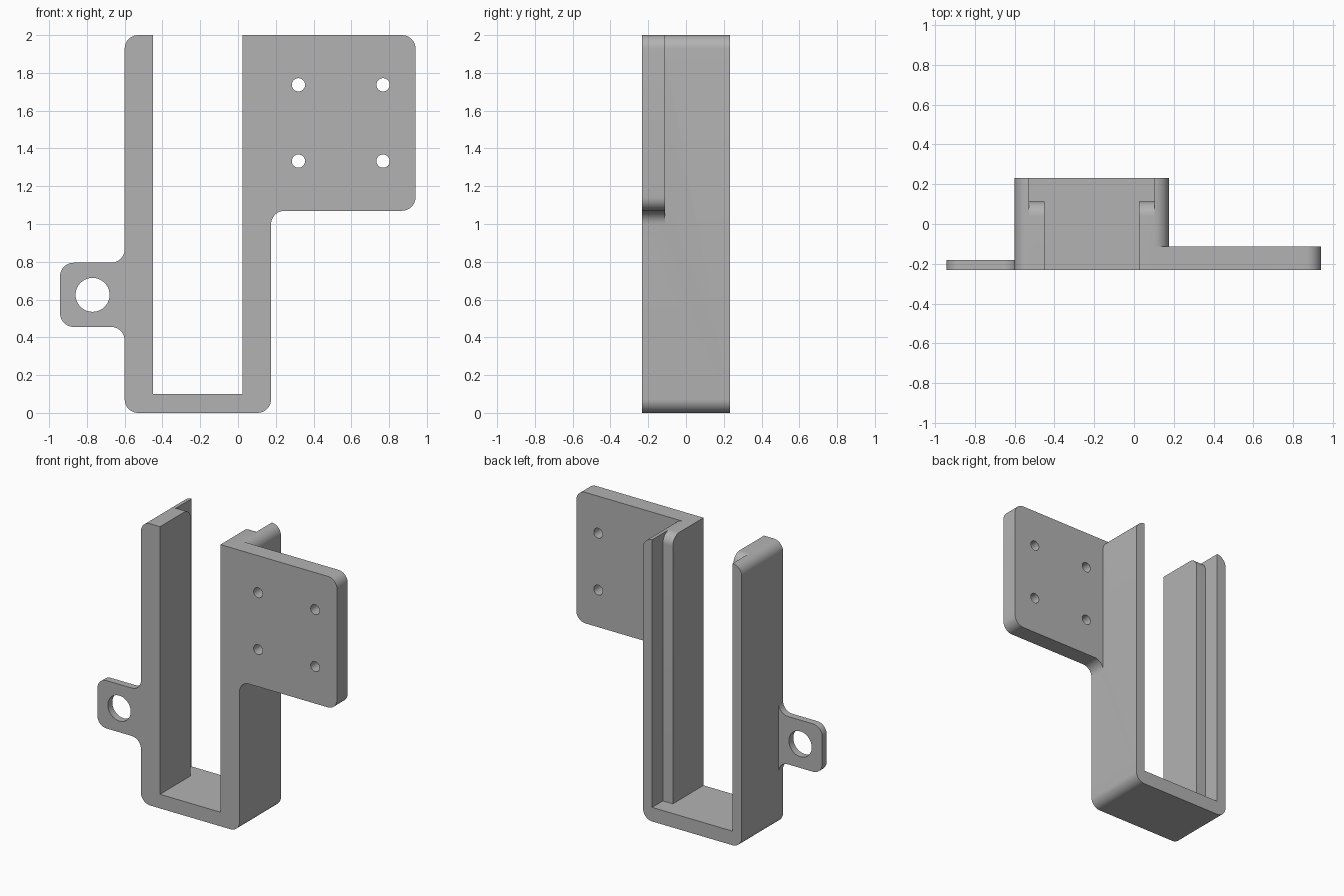
import bpy, bmesh, math
from mathutils import Vector

cube = bpy.data.objects.get("Cube")
if cube:
    bpy.data.objects.remove(cube, do_unlink=True)

FRONT, BACK, TOP = -0.232, 0.232, 2.0
RADIUS = 0.072

grey = bpy.data.materials.new("light grey plastic")
grey.use_nodes = True
colour = (0.45, 0.45, 0.45, 1)
grey.diffuse_color = colour
grey.node_tree.nodes["Principled BSDF"].inputs["Base Color"].default_value = colour


def rounded(points, steps=10):
    """Outline from (u, v, round?) corners, with tangent arcs on the rounded ones."""
    out = []
    for i, (u, v, is_round) in enumerate(points):
        corner = Vector((u, v))
        if not is_round:
            out.append(corner)
            continue
        before = (Vector(points[i - 1][:2]) - corner).normalized() * RADIUS
        after = (Vector(points[(i + 1) % len(points)][:2]) - corner).normalized() * RADIUS
        centre = corner + before + after
        for k in range(steps + 1):
            a = math.pi / 2 * k / steps
            out.append(centre - after * math.cos(a) - before * math.sin(a))
    return out


def extrude(name, outline, start, end, axis="Y"):
    """Solid made by sweeping a flat outline along y (xz outline) or x (yz outline)."""
    bm = bmesh.new()
    place = (lambda p: (p.x, start, p.y)) if axis == "Y" else (lambda p: (start, p.x, p.y))
    face = bm.faces.new([bm.verts.new(place(p)) for p in outline])
    moved = bmesh.ops.extrude_face_region(bm, geom=[face])["geom"]
    step = (0, end - start, 0) if axis == "Y" else (end - start, 0, 0)
    bmesh.ops.translate(bm, vec=step, verts=[g for g in moved if isinstance(g, bmesh.types.BMVert)])
    bmesh.ops.recalc_face_normals(bm, faces=bm.faces)
    mesh = bpy.data.meshes.new(name)
    bm.to_mesh(mesh)
    bm.free()
    mesh.materials.append(grey)
    obj = bpy.data.objects.new(name, mesh)
    bpy.context.collection.objects.link(obj)
    return obj


def combine(target, tool, operation):
    mod = target.modifiers.new(operation.lower(), "BOOLEAN")
    mod.operation, mod.solver, mod.object = operation, "EXACT", tool
    bpy.context.view_layer.objects.active = target
    bpy.ops.object.modifier_apply(modifier=mod.name)
    bpy.data.objects.remove(tool, do_unlink=True)


def drill(target, x, z, r):
    ring = [Vector((x + r * math.cos(a), z + r * math.sin(a)))
            for a in (math.tau * k / 40 for k in range(40))]
    combine(target, extrude("hole_cutter", ring, -0.4, 0), "DIFFERENCE")


# U-shaped frame with thin walls
bracket = extrude("holder_bracket", rounded([
    (-0.6, 0, 1), (0.175, 0, 1), (0.175, TOP, 1), (0.103, TOP, 0),
    (0.103, 0.1, 0), (-0.528, 0.1, 0), (-0.528, TOP, 0), (-0.6, TOP, 1)]), FRONT, BACK)

# Guide rails thickening the inside of both walls, rounded at the top rear
rail = rounded([(FRONT, 0.06, 0), (0.112, 0.06, 0), (0.112, TOP, 1), (FRONT, TOP, 0)])
for name, a, b in (("right_rail", -0.528, -0.45), ("left_rail", 0.025, 0.103)):
    combine(bracket, extrude(name, rail, a, b, "X"), "UNION")

# Mounting plate with a filleted lower joint and four screw holes
plate = extrude("mounting_plate", rounded([
    (0.06, 0.9, 0), (0.175, 0.9, 0), (0.175, 1.07, 1), (0.94, 1.07, 1),
    (0.94, TOP, 1), (0.06, TOP, 0)]), FRONT, -0.112)
for x in (0.32, 0.768):
    for z in (1.333, 1.737):
        drill(plate, x, z, 0.035)
combine(bracket, plate, "UNION")

# Hanging ear with a large hole
ear = extrude("hanging_ear", rounded([
    (-0.55, 0.3, 0), (-0.55, 0.95, 0), (-0.6, 0.95, 0), (-0.6, 0.795, 1),
    (-0.942, 0.795, 1), (-0.942, 0.455, 1), (-0.6, 0.455, 1), (-0.6, 0.3, 0)]), FRONT, -0.182)
drill(ear, -0.77, 0.625, 0.09)
combine(bracket, ear, "UNION")

# Merge flat regions and shade the arcs smooth
bm = bmesh.new()
bm.from_mesh(bracket.data)
bmesh.ops.remove_doubles(bm, verts=bm.verts, dist=0.0005)
bmesh.ops.dissolve_limit(bm, angle_limit=0.01, verts=bm.verts, edges=bm.edges)
bm.to_mesh(bracket.data)
bm.free()
bpy.ops.object.select_all(action="DESELECT")
bracket.select_set(True)
bpy.context.view_layer.objects.active = bracket
bpy.ops.object.shade_smooth_by_angle(angle=math.radians(30))
